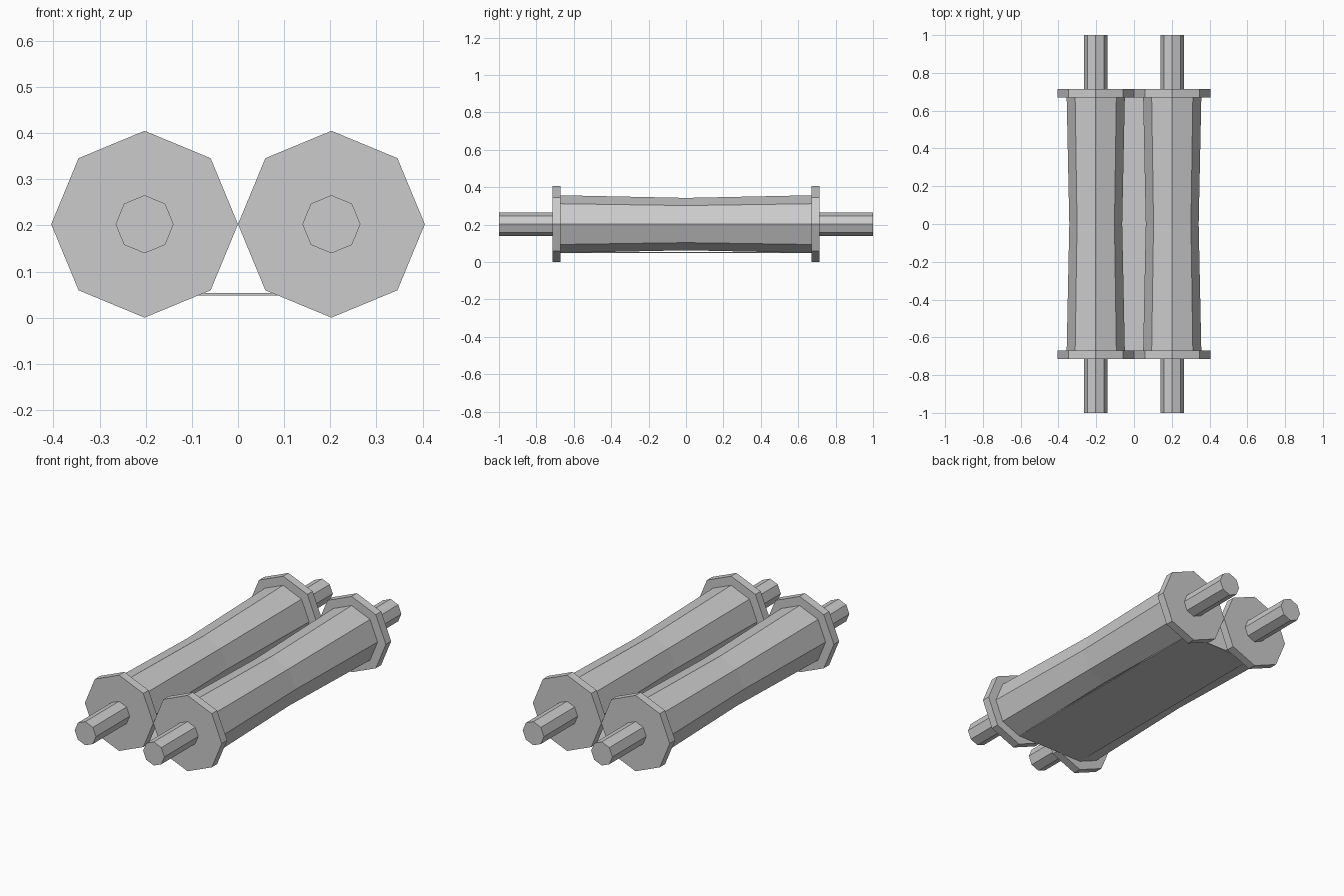
import bpy
import math

default = bpy.data.objects.get("Cube")
if default:
    bpy.data.objects.remove(default, do_unlink=True)

# Single metal colour
GREY = (0.6, 0.6, 0.6, 1)
metal = bpy.data.materials.new("grey metal")
metal.use_nodes = True
metal.diffuse_color = GREY
metal.node_tree.nodes["Principled BSDF"].inputs["Base Color"].default_value = GREY

SIDES = 8
R = 0.2025          # flange radius, also axle height and half the axle spacing
BODY_END = 0.67
FLANGE_END = 0.715


def make_object(name, verts, faces):
    mesh = bpy.data.meshes.new(name)
    mesh.from_pydata(verts, [], faces)
    mesh.materials.append(metal)
    obj = bpy.data.objects.new(name, mesh)
    bpy.context.collection.objects.link(obj)
    return obj


def lathe(name, x, profile):
    """Octagonal solid along y from (y, radius) pairs."""
    verts = []
    for y, radius in profile:
        for i in range(SIDES):
            a = math.tau * i / SIDES
            verts.append((x + radius * math.cos(a), y, R + radius * math.sin(a)))
    faces = [tuple(range(SIDES))]
    for k in range(len(profile) - 1):
        for i in range(SIDES):
            j = (i + 1) % SIDES
            a, b = k * SIDES, (k + 1) * SIDES
            faces.append((a + i, b + i, b + j, a + j))
    last = (len(profile) - 1) * SIDES
    faces.append(tuple(reversed(range(last, last + SIDES))))
    return make_object(name, verts, faces)


# Two waisted rollers, each with end flanges and stub shafts
for side, x in (("left", R), ("right", -R)):
    lathe(f"{side}_roller", x, [(-BODY_END, 0.154), (0, 0.14), (BODY_END, 0.154)])
    for end, s in (("front", -1), ("back", 1)):
        span = sorted((s * BODY_END, s * FLANGE_END))
        lathe(f"{side}_{end}_flange", x, [(y, R) for y in span])
        span = sorted((s * FLANGE_END, s))
        lathe(f"{side}_{end}_shaft", x, [(y, 0.063) for y in span])

# Thin sheet joining the undersides of the rollers
bpy.ops.mesh.primitive_cube_add(size=1, location=(0, 0, 0.051))
sheet = bpy.context.object
sheet.name = "bottom_sheet"
sheet.scale = (2 * R, 2 * BODY_END, 0.005)
sheet.data.materials.append(metal)
